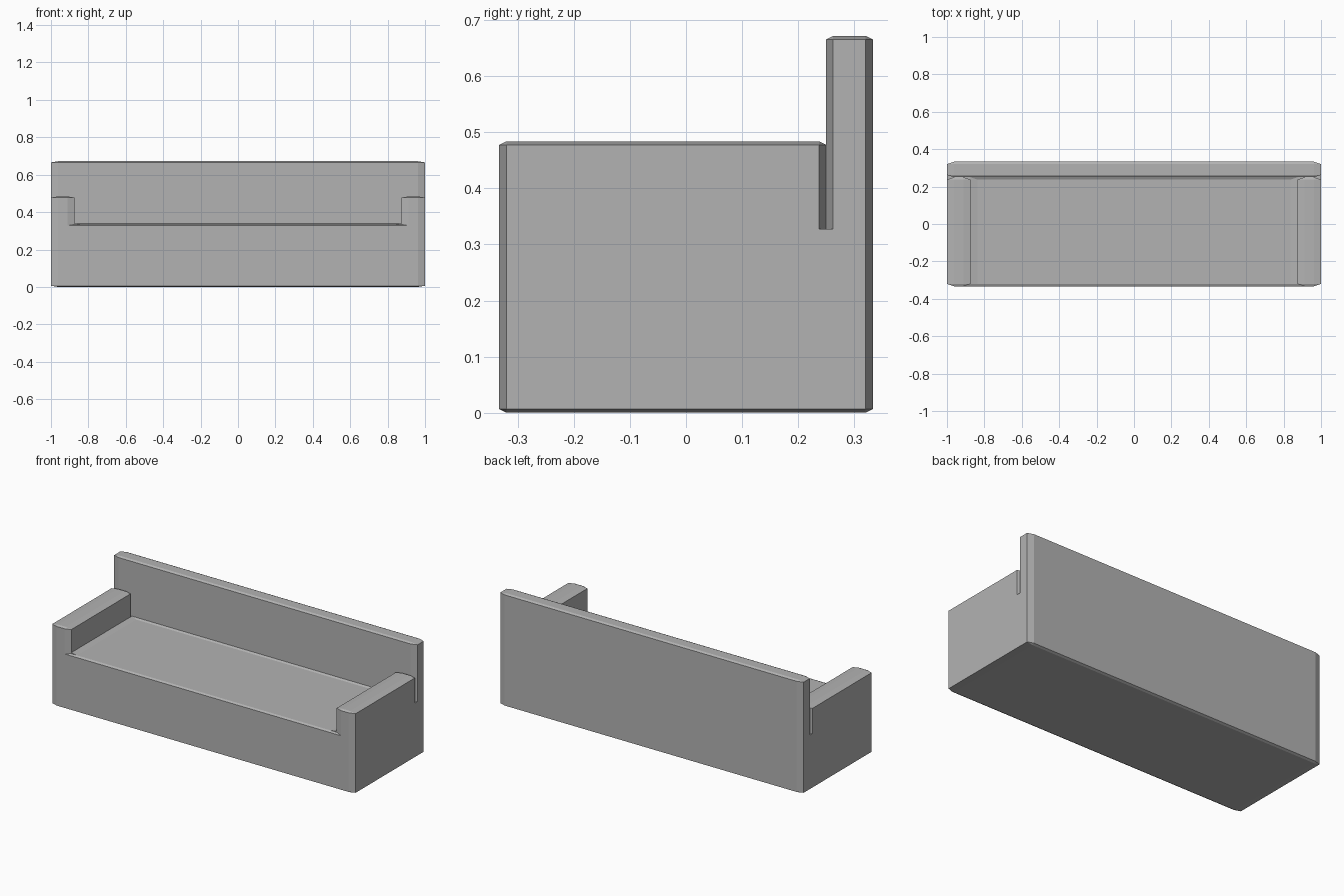
import bpy, bmesh
from mathutils import Vector, Matrix

cube = bpy.data.objects.get("Cube")
if cube:
    bpy.data.objects.remove(cube, do_unlink=True)

grey = bpy.data.materials.new("plain_grey")
grey.use_nodes = True
colour = (0.45, 0.45, 0.45, 1)
grey.diffuse_color = colour
grey.node_tree.nodes["Principled BSDF"].inputs["Base Color"].default_value = colour

# Chamfer widths along each axis, and the main levels
CHAMFER = Vector((0.0375, 0.0125, 0.00625))
DEPTH = 0.333
SEAT = 0.334
JOIN = SEAT - CHAMFER.z      # where the upper parts meet the base
ARM_TOP, BACK_TOP = 0.484, 0.672
ARM_IN, BACK_IN = 0.875, 0.25


def add_object(name, bm):
    bmesh.ops.recalc_face_normals(bm, faces=bm.faces)
    mesh = bpy.data.meshes.new(name)
    bm.to_mesh(mesh)
    bm.free()
    mesh.materials.append(grey)
    obj = bpy.data.objects.new(name, mesh)
    bpy.context.collection.objects.link(obj)
    return obj


def chamfered_block(name, low, high, keep):
    """Box whose edges passing keep(direction, middle) are chamfered."""
    low, high = Vector(low), Vector(high)
    bm = bmesh.new()
    bmesh.ops.create_cube(bm, size=2)
    edges = []
    for e in bm.edges:
        a, b = (v.co for v in e.verts)
        if keep(b - a, (a + b) / 2):
            edges.append(e)
    # Bevel in a space where the chamfer is one unit on every axis
    half = (high - low) / 2
    for v in bm.verts:
        v.co = Vector([v.co[i] * half[i] / CHAMFER[i] for i in range(3)])
    bmesh.ops.bevel(bm, geom=edges, offset=1, segments=1, affect='EDGES')
    bmesh.ops.transform(bm, verts=bm.verts, matrix=Matrix.Translation(
        (low + high) / 2) @ Matrix.Diagonal(CHAMFER).to_4x4())
    return add_object(name, bm)


def upright_and_bottom(d, m):
    return abs(d.z) > 1 or m.z < -0.5


def upright_and_top(d, m):
    return abs(d.z) > 1 or m.z > 0.5


def front_top(d, m):
    return m.y < -0.5 and m.z > 0.5


# Base, backrest and seat
chamfered_block("base", (-1, -DEPTH, 0), (1, DEPTH, JOIN), upright_and_bottom)
chamfered_block("backrest", (-1, BACK_IN, JOIN), (1, DEPTH, BACK_TOP), upright_and_top)
seat_x = ARM_IN + CHAMFER.x
chamfered_block("seat", (-seat_x, -DEPTH, JOIN), (seat_x, BACK_IN, SEAT), front_top)

# Armrests
for side, x0, x1 in (("right", -1, -ARM_IN), ("left", ARM_IN, 1)):
    chamfered_block(side + "_armrest", (x0, -DEPTH, JOIN), (x1, BACK_IN, ARM_TOP),
                    upright_and_top)

# Sloped trim where the seat meets the arms and backrest
bm = bmesh.new()
front = -DEPTH + CHAMFER.y
x_in, y_in = ARM_IN - CHAMFER.x, BACK_IN - CHAMFER.y
outer = [bm.verts.new((x, y, SEAT + CHAMFER.z)) for x, y in
         ((-ARM_IN, front), (-ARM_IN, BACK_IN), (ARM_IN, BACK_IN), (ARM_IN, front))]
inner = [bm.verts.new((x, y, SEAT)) for x, y in
         ((-x_in, front), (-x_in, y_in), (x_in, y_in), (x_in, front))]
for i in range(3):
    bm.faces.new((outer[i], outer[i + 1], inner[i + 1], inner[i]))
for i, x in ((0, -ARM_IN), (3, ARM_IN)):
    foot = bm.verts.new((x, front, SEAT))
    bm.faces.new((outer[i], inner[i], foot))
trim = add_object("seat_trim", bm)
# Make sure the open trim faces upward
if trim.data.polygons[1].normal.z < 0:
    trim.data.flip_normals()
